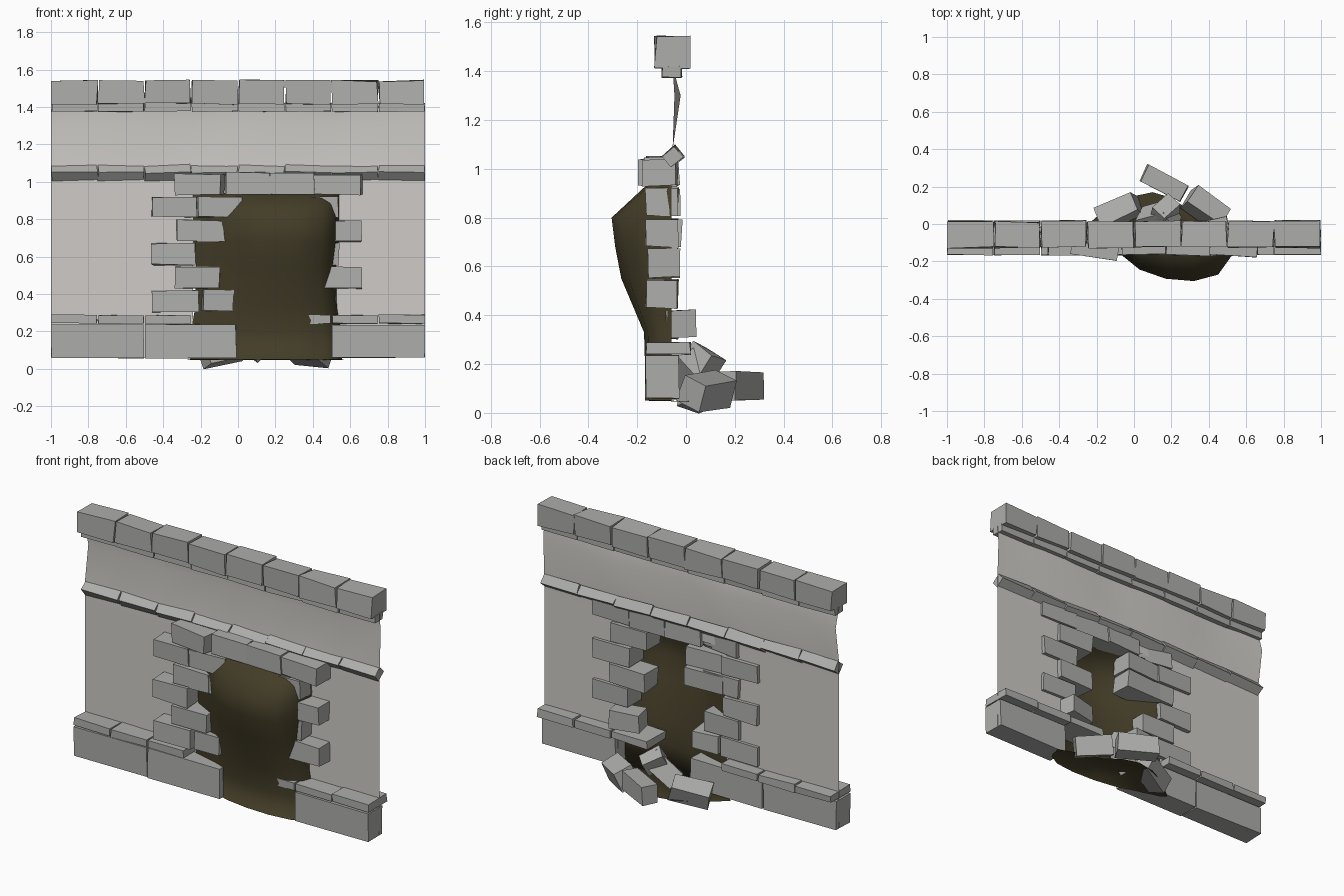
import bpy, bmesh, math, random
from mathutils import Matrix, Euler, Vector

if "Cube" in bpy.data.objects:
    bpy.data.objects.remove(bpy.data.objects["Cube"])
random.seed(4)


def material(name, color):
    m = bpy.data.materials.new(name)
    m.diffuse_color = (*color, 1)
    m.use_nodes = True
    m.node_tree.nodes["Principled BSDF"].inputs["Base Color"].default_value = m.diffuse_color
    return m


STONE = material("stone", (0.42, 0.42, 0.41))
PLASTER = material("plaster", (0.62, 0.60, 0.57))
DARK = material("cavity_dark", (0.055, 0.045, 0.02))


def finish(name, bm, mat, smooth=False):
    me = bpy.data.meshes.new(name)
    bm.to_mesh(me)
    bm.free()
    me.materials.append(mat)
    for p in me.polygons:
        p.use_smooth = smooth
    ob = bpy.data.objects.new(name, me)
    bpy.context.collection.objects.link(ob)
    return ob


def stone(bm, center, size, rot=(0, 0, 0), jitter=0.005):
    """Add one slightly irregular block."""
    r = Euler([math.radians(a) for a in rot]).to_matrix().to_4x4()
    m = Matrix.Translation(center) @ r @ Matrix.Diagonal((*size, 1))
    for v in bmesh.ops.create_cube(bm, size=1, matrix=m)["verts"]:
        v.co += Vector([random.uniform(-jitter, jitter) for _ in range(3)])
        v.co.x = max(-1, min(1, v.co.x))


def span(bm, x0, x1, y0, y1, z0, z1, rot=(0, 0, 0), jitter=0.004):
    stone(bm, ((x0 + x1) / 2, (y0 + y1) / 2, (z0 + z1) / 2),
          (x1 - x0, y1 - y0, z1 - z0), rot, jitter)


# Horizontal courses: coping, ledge below it, diamond string course
coping, ledge, string = bmesh.new(), bmesh.new(), bmesh.new()
for i in range(8):
    a, b = -1 + i * 0.25 + 0.003, -0.75 + i * 0.25 - 0.003
    span(coping, a, b, -0.125, 0.012, 1.415, 1.54, jitter=0.006)
    span(ledge, a, b, -0.098, -0.018, 1.375, 1.42, jitter=0.003)
    stone(string, ((a + b) / 2, -0.053, 1.05), (b - a, 0.065, 0.058),
          (40, random.uniform(-2, 2), 0), 0.004)
finish("coping_stones", coping, STONE)
finish("coping_ledge", ledge, STONE)
finish("string_course", string, STONE)

# Plinth and its cap, broken away in the middle
base, cap = bmesh.new(), bmesh.new()
for a, b in ((-1, -0.502), (-0.498, -0.01), (0.5, 1)):
    span(base, a, b, -0.165, -0.027, 0.057, 0.235)
for a in (-1, -0.75, -0.5, 0.25, 0.5, 0.75):
    span(cap, a + 0.003, a + 0.247, -0.165, 0.018, 0.242, 0.287)
finish("plinth_blocks", base, STONE)
finish("plinth_cap", cap, STONE)

# Plaster wall with a ragged hole, bulging slightly near the top
xs = [-1, -0.75, -0.5, -0.24, 0, 0.25, 0.5, 0.75, 1]
zs = [0.06, 0.27, 0.55, 0.8, 0.96, 1.08, 1.3, 1.42]
bm = bmesh.new()
grid = []
for z in zs:
    row = []
    for i, x in enumerate(xs):
        bulge = 0.033 * (0.5 + 0.5 * math.cos(i * 2.1)) if z == 1.3 else 0
        row.append(bm.verts.new((x, -0.055 + bulge, z)))
    grid.append(row)
for j in range(len(zs) - 1):
    for i in range(len(xs) - 1):
        if j < 4 and 3 <= i <= 5:
            continue
        bm.faces.new((grid[j][i], grid[j][i + 1], grid[j + 1][i + 1], grid[j + 1][i]))
bmesh.ops.delete(bm, geom=[v for v in bm.verts if not v.link_faces], context='VERTS')
finish("plaster_wall", bm, PLASTER, True)

# Dark hollow: a shell open to the back
RIM = -0.06
profile = [(-0.24, 0), (-0.07, 0.42), (0.03, 0.75), (0.17, 0.95),
           (0.32, 1), (0.45, 0.86), (0.52, 0.46), (0.54, 0)]
rows = [(0.05, -0.168, 1.04), (0.2, -0.168, 1.03), (0.33, -0.172, 0.97),
        (0.55, -0.265, 0.96), (0.68, -0.29, 1), (0.8, -0.305, 1), (0.93, -0.165, 1)]
bm = bmesh.new()
shell = [[bm.verts.new((0.15 + (x - 0.15) * k, RIM + (d - RIM) * w, z))
          for x, w in profile] for z, d, k in rows]
top = [bm.verts.new((x, RIM, 0.94)) for x, w in profile]
for r0, r1 in zip(shell, shell[1:] + [top]):
    for i in range(len(profile) - 1):
        # rows meet at the rim corners
        bm.faces.new((r0[i], r0[i + 1], r1[i + 1], r1[i]))
# Floor spilling out of the hollow
edge = [(0.57, -0.02), (0.45, 0.03), (0.3, 0.07), (0.2, 0.14), (0.1, 0.17),
        (-0.02, 0.145), (-0.15, 0.08), (-0.28, -0.03)]
spill = [bm.verts.new((x, y, 0.047)) for x, y in edge]
bm.faces.new(shell[0] + spill)
finish("dark_hollow", bm, DARK, True)

# Stones framing the opening: (x0, x1, z0, z1, y shift, turn about z)
frame = [
    (-0.33, -0.08, 0.93, 1.04, -0.015, -9), (-0.07, 0.17, 0.93, 1.05, 0, 2),
    (0.17, 0.41, 0.93, 1.05, 0, -1), (0.41, 0.66, 0.93, 1.04, -0.005, -3),
    (-0.46, -0.22, 0.81, 0.92, 0, 0), (-0.22, 0.02, 0.81, 0.92, 0, 4),
    (0.29, 0.54, 0.81, 0.92, 0, 0),
    (-0.33, -0.09, 0.685, 0.795, 0, 0), (-0.22, 0.03, 0.68, 0.79, 0.01, 3),
    (0.41, 0.66, 0.68, 0.79, 0, 0),
    (-0.46, -0.23, 0.557, 0.67, 0, 0), (0.3, 0.54, 0.557, 0.67, 0.01, 0),
    (-0.335, -0.1, 0.43, 0.545, 0, 0), (0.42, 0.66, 0.43, 0.545, 0, 0),
    (-0.46, -0.21, 0.305, 0.42, 0, 0), (-0.19, -0.03, 0.31, 0.42, 0.01, 5),
    (0.33, 0.51, 0.31, 0.42, 0.06, 12),
]
bm = bmesh.new()
for x0, x1, z0, z1, dy, turn in frame:
    span(bm, x0, x1, -0.165 + dy, -0.033 + dy, z0, z1, (0, 0, turn), 0.005)
finish("opening_stones", bm, STONE)

# Fallen rubble
rubble = [
    ((0.16, 0.215, 0.11), (0.24, 0.10, 0.115), (0, 0, -27)),
    ((0.385, 0.085, 0.09), (0.22, 0.12, 0.115), (-25, 5, -35)),
    ((-0.08, 0.065, 0.085), (0.22, 0.11, 0.11), (-20, -10, 24)),
    ((0.13, 0.03, 0.155), (0.2, 0.12, 0.11), (30, -38, 15)),
    ((0.17, 0.07, 0.21), (0.13, 0.09, 0.1), (-20, 25, 40)),
]
bm = bmesh.new()
for c, s, r in rubble:
    stone(bm, c, s, r, 0.006)
finish("rubble_stones", bm, STONE)
